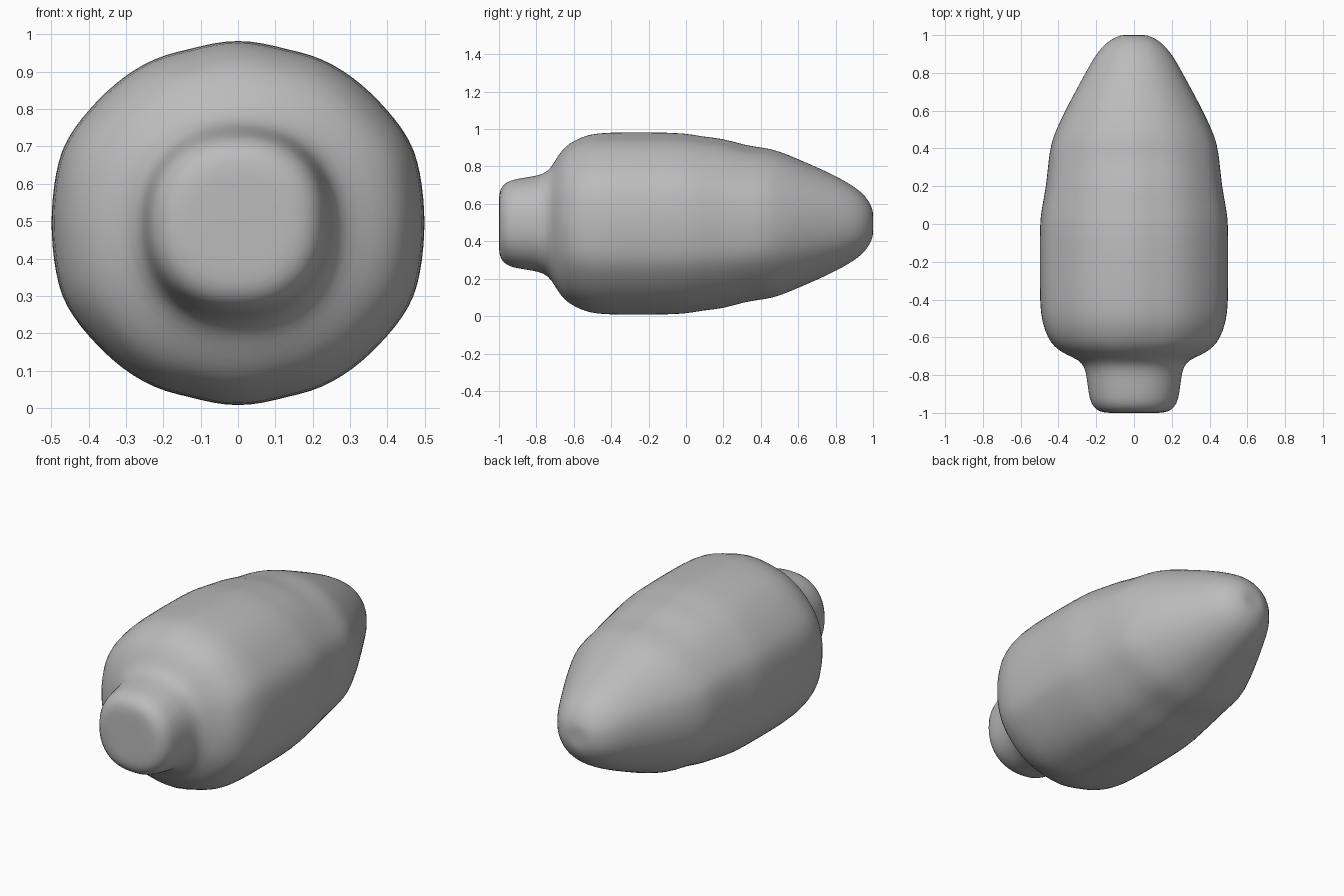
import bpy
import bmesh
from math import cos, sin, tau, exp, degrees, asin

cube = bpy.data.objects.get("Cube")
if cube:
    bpy.data.objects.remove(cube)

SEGMENTS = 48
AXIS_Z = 0.495

# Stations along the length: y, half width, half height
STATIONS = [
    (-1, .10, .10), (-1, .16, .16), (-.985, .2, .2), (-.95, .228, .228),
    (-.9, .24, .24), (-.82, .25, .252), (-.76, .26, .265), (-.72, .29, .3),
    (-.69, .365, .355), (-.65, .425, .41), (-.6, .458, .445), (-.52, .488, .48),
    (-.42, .5, .49), (-.2, .5, .49), (0, .5, .487), (.08, .49, .467),
    (.2, .466, .458), (.32, .455, .418), (.42, .442, .408), (.5, .413, .388),
    (.6, .365, .345), (.7, .312, .302), (.8, .257, .255), (.88, .213, .21),
    (.94, .168, .168), (.98, .118, .118), (1, .07, .07), (1, .04, .04),
]


def body_weight(y):
    """How strongly the hand-shaped body bulges show at this station."""
    return 1.0 if -.65 < y < .45 else .3


def section_point(y, wide, high, angle):
    """Point on a slightly squared oval with soft bulges."""
    c, s = cos(angle), sin(angle)
    power = 2.25 if y < -.7 else 2.04
    x = wide * abs(c) ** (2 / power) * (1 if c > 0 else -1)
    z = high * abs(s) ** (2 / power) * (1 if s > 0 else -1)
    tilt = degrees(asin(min(1, abs(s))))
    bulge = .022 * exp(-((tilt - 24) / 10) ** 2) - .018 * exp(-((tilt - 76) / 7) ** 2)
    k = 1 + bulge * body_weight(y) * (y > -.7)
    return x * k, y, AXIS_Z + z * k


# Body and neck as one lofted skin
bm = bmesh.new()
rings = [[bm.verts.new(section_point(*st, tau * i / SEGMENTS)) for i in range(SEGMENTS)]
         for st in STATIONS]
for a, b in zip(rings, rings[1:]):
    for i in range(SEGMENTS):
        j = (i + 1) % SEGMENTS
        bm.faces.new((a[i], a[j], b[j], b[i]))
bm.faces.new(rings[0])
bm.faces.new(rings[-1])
bmesh.ops.recalc_face_normals(bm, faces=bm.faces)
for face in bm.faces:
    face.smooth = True

mesh = bpy.data.meshes.new("bulb_body")
bm.to_mesh(mesh)
bm.free()
body = bpy.data.objects.new("bulb_body", mesh)
bpy.context.collection.objects.link(body)

smoothing = body.modifiers.new("rounding", 'SUBSURF')
smoothing.levels = smoothing.render_levels = 1

# Plain grey surface
grey = bpy.data.materials.new("plain_grey")
grey.use_nodes = True
colour = (.5, .5, .5, 1)
grey.diffuse_color = colour
grey.node_tree.nodes["Principled BSDF"].inputs["Base Color"].default_value = colour
mesh.materials.append(grey)
